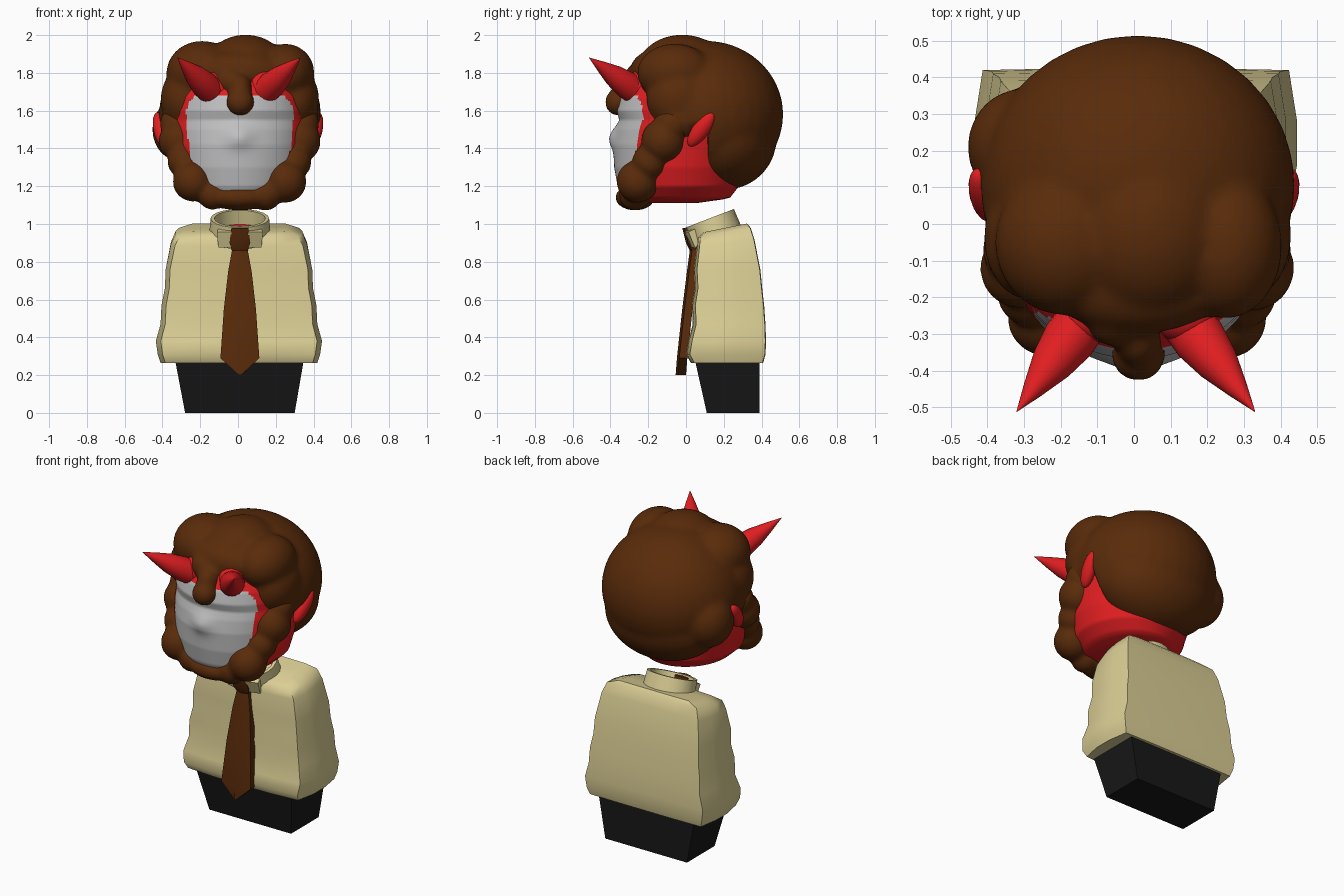
import bpy, bmesh, math
from mathutils import Vector, Matrix

if "Cube" in bpy.data.objects:
    bpy.data.objects.remove(bpy.data.objects["Cube"])


def mat(name, r, g, b):
    m = bpy.data.materials.new(name)
    m.diffuse_color = (r, g, b, 1)
    m.use_nodes = True
    m.node_tree.nodes["Principled BSDF"].inputs["Base Color"].default_value = m.diffuse_color
    return m


RED = mat("red skin", 0.75, 0.013, 0.015)
BROWN = mat("brown hair", 0.10, 0.024, 0.003)
GREY = mat("grey face", 0.52, 0.52, 0.53)
BEIGE = mat("beige cloth", 0.71, 0.62, 0.30)
BLACK = mat("black cloth", 0.009, 0.009, 0.009)


def finish(bm, name, mats, angle=35):
    bmesh.ops.recalc_face_normals(bm, faces=bm.faces)
    me = bpy.data.meshes.new(name)
    bm.to_mesh(me)
    bm.free()
    for m in mats:
        me.materials.append(m)
    ob = bpy.data.objects.new(name, me)
    bpy.context.collection.objects.link(ob)
    bpy.ops.object.select_all(action='DESELECT')
    ob.select_set(True)
    bpy.context.view_layer.objects.active = ob
    if angle:
        bpy.ops.object.shade_smooth_by_angle(angle=math.radians(angle))
    return ob


def loft(rings, closed=False):
    """Skin a list of point rings; cap the ends unless the loft is closed."""
    bm = bmesh.new()
    vs = [[bm.verts.new(p) for p in r] for r in rings]
    n = len(vs[0])
    pairs = list(zip(vs, vs[1:])) + ([(vs[-1], vs[0])] if closed else [])
    for a, b in pairs:
        for i in range(n):
            bm.faces.new((a[i], a[(i + 1) % n], b[(i + 1) % n], b[i]))
    if not closed:
        bm.faces.new(vs[0])
        bm.faces.new(vs[-1])
    return bm


def lerp_table(table, t):
    """Interpolate the rows of a table keyed by their first column."""
    for a, b in zip(table, table[1:]):
        if t <= b[0]:
            k = (t - a[0]) / (b[0] - a[0])
            return [p + (q - p) * k for p, q in zip(a, b)]
    return list(table[-1])


# Trousers: tapered block
def rect(z, x0, x1, y0, y1):
    return [(x0, y0, z), (x1, y0, z), (x1, y1, z), (x0, y1, z)]


finish(loft([rect(0, -0.28, 0.30, 0.11, 0.39), rect(0.29, -0.335, 0.35, 0.045, 0.39)]),
       "trousers", [BLACK], 0)

# Shirt: rounded box section with folds; rows are z, half width, front, back, slope
SECTION = [(-0.5, -1.03), (0, -1.05), (0.5, -1.03), (0.94, -0.95), (1, -0.3), (1, 0.3),
           (0.95, 1), (0.5, 1.02), (0, 1.02), (-0.5, 1.02), (-0.95, 1), (-1, 0.3), (-1, -0.3), (-0.94, -0.95)]
SHIRT = [(0.265, 0.415, 0.035, 0.405, 0), (0.31, 0.43, 0.01, 0.417, 0), (0.38, 0.44, 0.022, 0.42, 0),
         (0.47, 0.415, 0.045, 0.417, 0), (0.57, 0.41, 0.04, 0.41, 0), (0.66, 0.392, 0.055, 0.40, 0),
         (0.76, 0.388, 0.05, 0.39, 0), (0.90, 0.36, 0.065, 0.36, 0.1), (0.955, 0.335, 0.07, 0.34, 0.18),
         (0.98, 0.26, 0.10, 0.32, 0.2)]
rings = []
for z, w, f, b, s in SHIRT:
    rings.append([(0.005 + u * w, (f + b) / 2 + v * (b - f) / 2, z + s * v * (b - f) / 2) for u, v in SECTION])
finish(loft(rings), "shirt", [BEIGE], 50)

# Collar: tilted tube, with the neck inside it
TILT = Matrix.Translation((0.01, 0.125, 1.03)) @ Matrix.Rotation(math.radians(21), 4, 'X')


def oval(rx, ry, z, n=20):
    return [TILT @ Vector((rx * math.cos(a), ry * math.sin(a), z))
            for a in (2 * math.pi * i / n for i in range(n))]


finish(loft([oval(0.165, 0.142, -0.12), oval(0.155, 0.138, 0), oval(0.135, 0.118, 0),
             oval(0.135, 0.118, -0.12)], True), "collar", [BEIGE])
finish(loft([oval(0.136, 0.12, -0.12), oval(0.136, 0.12, -0.08)]), "neck", [RED])
for side in (-1, 1):
    bm = bmesh.new()
    bmesh.ops.create_cube(bm, size=1, matrix=Matrix.Translation((0.01 + side * 0.075, 0.038, 0.925))
                          @ Matrix.Rotation(side * 0.25, 4, 'Z') @ Matrix.Rotation(0.4, 4, 'X')
                          @ Matrix.Diagonal((0.08, 0.04, 0.09, 1)))
    finish(bm, "collar_flap", [BEIGE])

# Tie: rows are z, half width, front y
TIE = [(0.2, 0.006, -0.055), (0.29, 0.103, -0.048), (0.55, 0.085, -0.02), (0.75, 0.062, 0.005),
       (0.86, 0.042, 0.02), (0.90, 0.055, 0.0), (0.98, 0.045, -0.02)]
finish(loft([[(0.01 - w, f + 0.012, z), (0.01, f, z), (0.01 + w, f + 0.012, z),
              (0.01 + w, f + 0.055, z), (0.01 - w, f + 0.055, z)] for z, w, f in TIE]),
       "tie", [BROWN], 25)

# Head: lofted oval rings, the front coloured as a grey face
HEAD = [(1.11, 0.12, -0.25, 0.05), (1.135, 0.25, -0.33, 0.23), (1.2, 0.32, -0.362, 0.28),
        (1.3, 0.35, -0.38, 0.30), (1.42, 0.36, -0.385, 0.32), (1.5, 0.365, -0.37, 0.32),
        (1.55, 0.365, -0.352, 0.32), (1.6, 0.36, -0.368, 0.32), (1.67, 0.345, -0.35, 0.3), (1.8, 0.28, -0.28, 0.25)]
FACE = [(1.16, 0.11), (1.2, 0.18), (1.35, 0.262), (1.5, 0.28), (1.6, 0.285), (1.64, 0.27), (1.685, 0.23)]
N, rings = 144, []
for i in range(70):
    z, w, f, b = lerp_table(HEAD, 1.11 + i * 0.01)
    ring = []
    for k in range(N):
        a = 2 * math.pi * k / N
        x, y = w * math.cos(a), (f + b) / 2 + (b - f) / 2 * math.sin(a)
        if y < 0:   # nose bump
            y -= 0.028 * math.exp(-(x / 0.07) ** 2 - ((z - 1.46) / 0.055) ** 2)
        ring.append((x + 0.008, y, z))
    rings.append(ring)
bm = loft(rings)
for fc in bm.faces:
    c = fc.calc_center_median()
    if c.y < -0.1 and 1.165 < c.z < 1.68 and abs(c.x - 0.01) < lerp_table(FACE, c.z)[1]:
        fc.material_index = 1
finish(bm, "head", [RED, GREY], 60)


# Hair and beard: overlapping blobs fused by a voxel remesh
def blob(bm, c, r, cut=None):
    r = (r, r, r) if isinstance(r, (int, float)) else r
    res = bmesh.ops.create_uvsphere(bm, u_segments=32, v_segments=20, radius=1,
                                    matrix=Matrix.Translation(c) @ Matrix.Diagonal((*r, 1)))
    if cut:
        vs = res["verts"]
        geom = vs + list({e for v in vs for e in v.link_edges}) + list({f for v in vs for f in v.link_faces})
        bmesh.ops.bisect_plane(bm, geom=geom, plane_co=cut[0], plane_no=cut[1], clear_inner=True)
        bmesh.ops.holes_fill(bm, edges=[e for e in bm.edges if e.is_boundary])


def fuse(bm, name, iterations):
    ob = finish(bm, name, [BROWN], 0)
    m = ob.modifiers.new("fuse", 'REMESH')
    m.mode, m.voxel_size, m.use_smooth_shade = 'VOXEL', 0.014, True
    s = ob.modifiers.new("soften", 'SMOOTH')
    s.factor, s.iterations = 0.5, iterations


bm = bmesh.new()
SKULL = ((0.01, 0.105, 1.58), (0.43, 0.411, 0.39))
blob(bm, *SKULL, ((0, 0, 1.52), (0, 0, 1)))                                    # crown
blob(bm, *SKULL, ((0, 0.115, 0), (0, 1, 0)))                                   # back
blob(bm, (0.01, 0.2, 1.45), (0.38, 0.28, 0.27), ((0, 0.115, 0), (0, 1, 0)))    # nape
for c, r in [((-0.19, -0.05, 1.80), (0.19, 0.2, 0.17)), ((0.04, -0.02, 1.815), (0.22, 0.24, 0.188)),
             ((0.25, -0.06, 1.80), (0.155, 0.2, 0.155)), ((0.01, -0.17, 1.80), (0.24, 0.13, 0.12)),
             ((-0.055, -0.25, 1.765), (0.085, 0.085, 0.085)),
             ((0.01, -0.31, 1.71), (0.065, 0.08, 0.085)), ((0.012, -0.355, 1.645), (0.076, 0.076, 0.074)),
             ((-0.305, 0.21, 1.50), (0.15, 0.16, 0.17)),
             ((-0.28, -0.04, 1.66), (0.13, 0.17, 0.17)), ((0.30, -0.03, 1.66), (0.13, 0.18, 0.17)),
             ((-0.29, -0.02, 1.56), (0.115, 0.14, 0.12)), ((0.31, -0.02, 1.56), (0.115, 0.14, 0.12))]:
    blob(bm, c, r)
fuse(bm, "hair", 16)

bm = bmesh.new()
for s in (-1, 1):
    for x, y, z, r in [(0.325, -0.07, 1.53, 0.10), (0.315, -0.12, 1.44, 0.118), (0.29, -0.19, 1.33, 0.095),
                       (0.245, -0.255, 1.225, 0.113), (0.14, -0.27, 1.155, 0.085)]:
        blob(bm, (0.005 + s * x, y, z), r if s > 0 else r * 0.94)
blob(bm, (0.01, -0.27, 1.14), (0.17, 0.105, 0.068))
fuse(bm, "beard", 9)

# Ears and horns
for s in (-1, 1):
    bm = bmesh.new()
    bmesh.ops.create_uvsphere(bm, u_segments=20, v_segments=12, radius=1,
                              matrix=Matrix.Translation((s * 0.41, 0.08, 1.5)) @ Matrix.Rotation(s * 0.2, 4, 'Y')
                              @ Matrix.Rotation(-0.62, 4, 'X') @ Matrix.Diagonal((0.038, 0.045, 0.11, 1)))
    finish(bm, "ear", [RED], 60)

    base, tip = Vector((s * 0.13, -0.25, 1.69)), Vector((0.005 + s * 0.325, -0.512, 1.88))
    turn = (tip - base).to_track_quat('Z', 'Y')
    length = (tip - base).length
    rings = []
    for t, r in [(0, 0.07), (0.25, 0.073), (0.5, 0.058), (0.75, 0.031), (1, 0.001)]:
        rings.append([base + turn @ Vector((r * math.cos(a), r * math.sin(a), t * length))
                      for a in (2 * math.pi * i / 20 for i in range(20))])
    finish(loft(rings), "horn", [RED], 60)
    # skin showing round the horn root
    bm = bmesh.new()
    bmesh.ops.create_uvsphere(bm, u_segments=20, v_segments=12, radius=1,
                              matrix=Matrix.Translation((0.012 + s * 0.125, -0.255, 1.725)) @ Matrix.Diagonal((0.085, 0.07, 0.085, 1)))
    finish(bm, "horn_root", [RED], 60)
